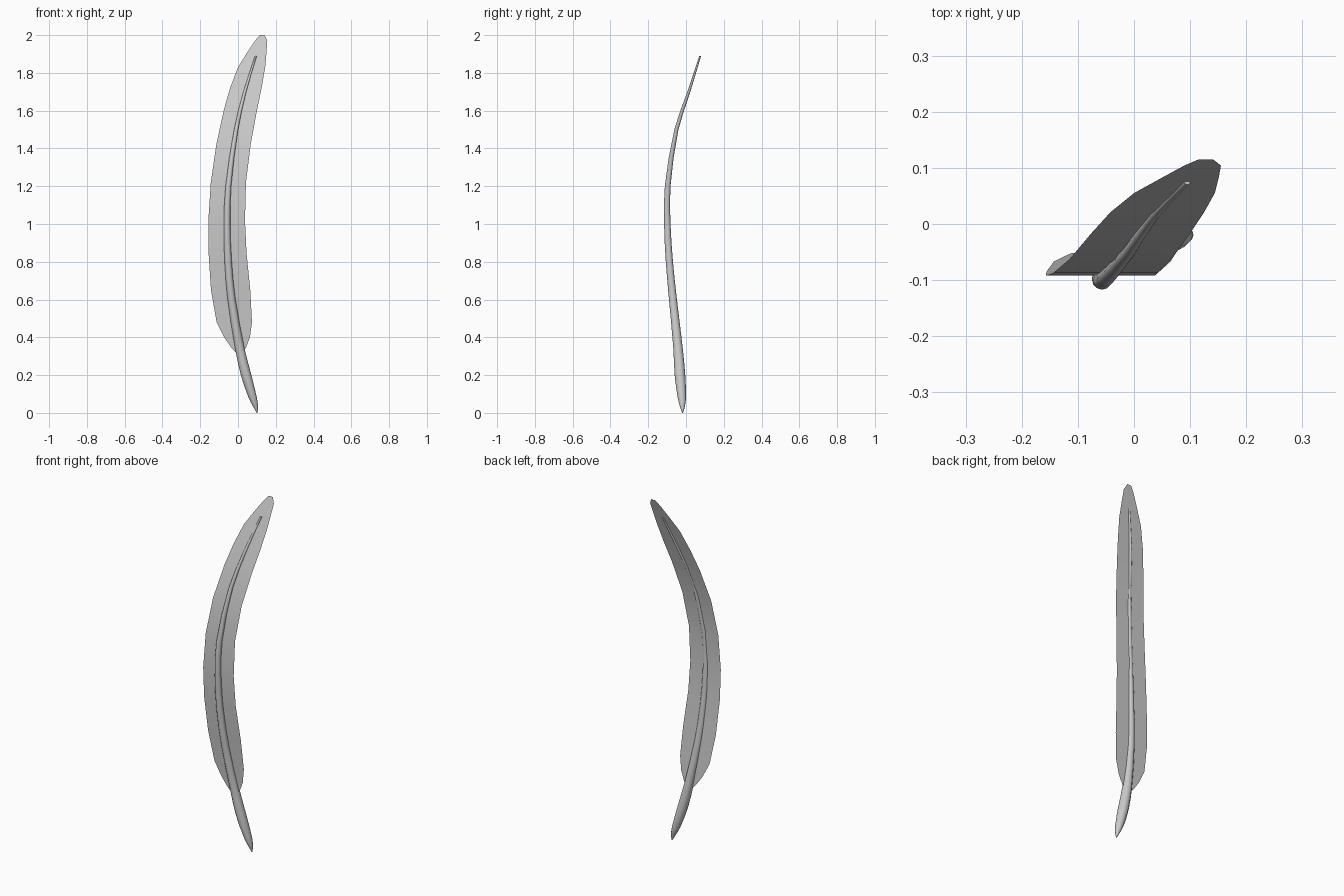
import bpy, bmesh, math

if "Cube" in bpy.data.objects:
    bpy.data.objects.remove(bpy.data.objects["Cube"])

# Rows: z, x centre, y centre, radius
QUILL = [(0, .101, -.018, .002), (.03, .094, -.019, .012), (.08, .078, -.022, .022),
         (.2, .043, -.032, .028), (.34, .010, -.042, .025), (.6, -.034, -.069, .021),
         (.8, -.052, -.088, .019), (1.0, -.058, -.099, .017), (1.2, -.051, -.097, .015),
         (1.5, -.010, -.051, .011), (1.7, .036, .015, .008), (1.89, .095, .075, .005)]
# Rows: z, left x, right x
VANE = [(.32, -.012, .010), (.345, -.035, .042), (.40, -.073, .063), (.48, -.113, .074),
        (.65, -.143, .065), (.85, -.156, .045), (1.02, -.157, .037), (1.22, -.144, .042),
        (1.42, -.115, .067), (1.6, -.076, .100), (1.72, -.042, .125), (1.83, .000, .144),
        (1.91, .050, .151), (1.97, .090, .155), (2.0, .115, .141)]
# Rows: z, y of the sheet in side view
BEND = [(.3, -.04), (.45, -.05), (.65, -.067), (.85, -.085), (1.02, -.092), (1.2, -.089),
        (1.48, -.052), (1.65, 0), (1.83, .055), (2.0, .115)]


def sample(rows, z):
    """Smooth (cubic Hermite) lookup of a row table at height z."""
    i = max(k for k in range(len(rows) - 1) if rows[k][0] <= z or k == 0)
    a, b = rows[i], rows[i + 1]
    p, n = rows[max(i - 1, 0)], rows[min(i + 2, len(rows) - 1)]
    h = b[0] - a[0]
    t = (z - a[0]) / h
    out = []
    for k in range(1, len(a)):
        m0 = (b[k] - p[k]) / (b[0] - p[0]) * h
        m1 = (n[k] - a[k]) / (n[0] - a[0]) * h
        out.append((2*t**3 - 3*t*t + 1) * a[k] + (t**3 - 2*t*t + t) * m0
                   + (3*t*t - 2*t**3) * b[k] + (t**3 - t*t) * m1)
    return out


def refine(rows):
    zs = []
    for a, b in zip(rows, rows[1:]):
        zs += [a[0], (a[0] + b[0]) / 2]
    return zs + [rows[-1][0]]


def skin(name, rings, closed):
    """Bridge successive rows of points into a surface."""
    bm = bmesh.new()
    vs = [[bm.verts.new(p) for p in r] for r in rings]
    n = len(vs[0])
    for a, b in zip(vs, vs[1:]):
        for j in range(n if closed else n - 1):
            k = (j + 1) % n
            bm.faces.new((a[j], a[k], b[k], b[j]))
    if closed:
        bm.faces.new(vs[0][::-1])
        bm.faces.new(vs[-1])
    me = bpy.data.meshes.new(name)
    bm.to_mesh(me)
    bm.free()
    ob = bpy.data.objects.new(name, me)
    bpy.context.collection.objects.link(ob)
    bpy.context.view_layer.objects.active = ob
    ob.select_set(True)
    bpy.ops.object.shade_smooth_by_angle(angle=math.radians(40))
    ob.select_set(False)
    return ob


# Tapered, curved quill
SIDES = 12
rings = []
for z in refine(QUILL):
    x, y, r = sample(QUILL, z)
    rings.append([(x + r * math.cos(2 * math.pi * j / SIDES),
                   y + r * math.sin(2 * math.pi * j / SIDES), z) for j in range(SIDES)])
skin("quill", rings, True)

# Thin vane sheet following the bend
rows = []
for z, left, right in VANE:
    y = sample(BEND, z)[0]
    rows.append([(left + (right - left) * t / 4, y, z) for t in range(5)])
skin("vane", rows, False)
